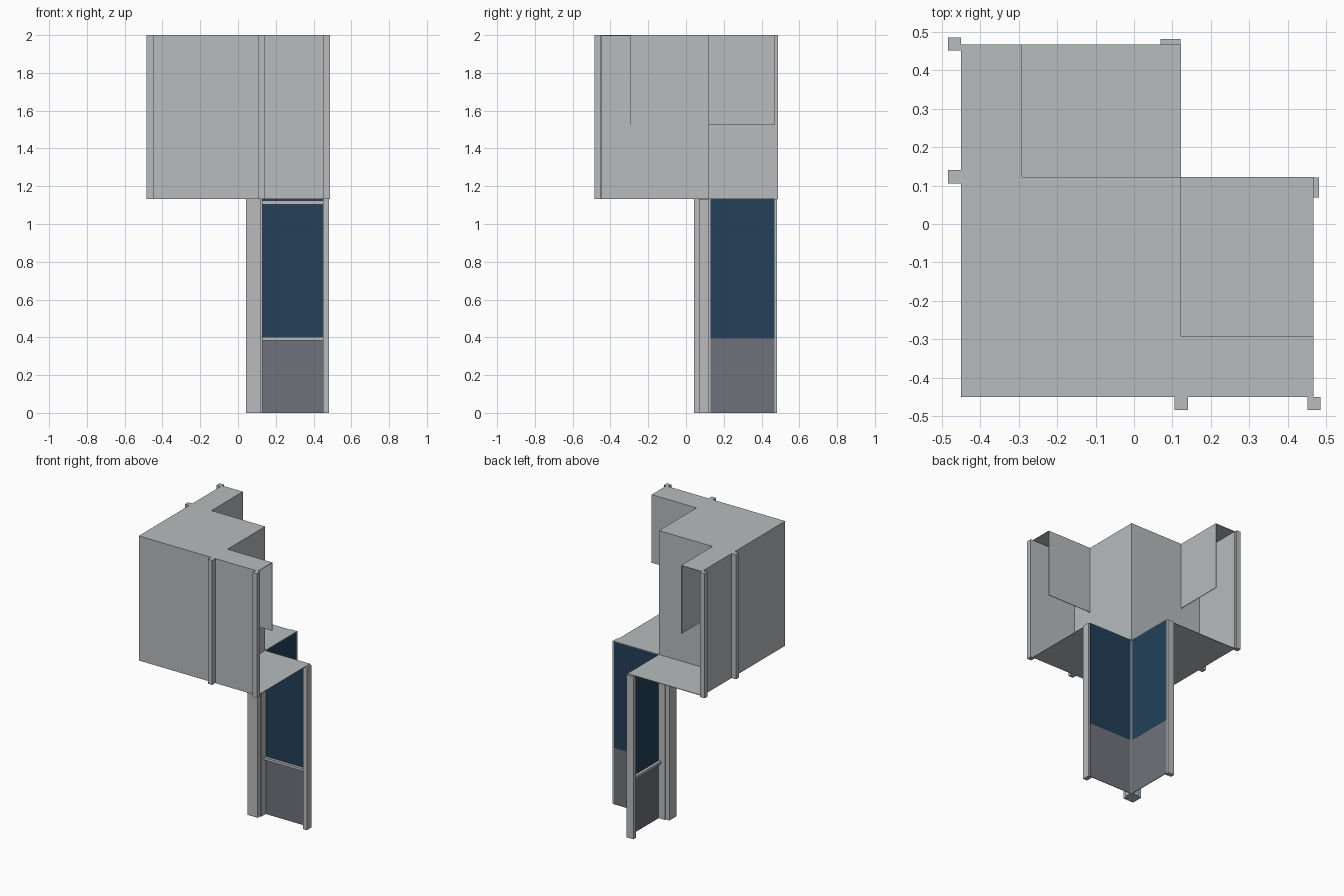
import bpy
import bmesh

cube = bpy.data.objects.get("Cube")
if cube:
    bpy.data.objects.remove(cube)


def material(name, rgb):
    mat = bpy.data.materials.new(name)
    mat.use_nodes = True
    mat.diffuse_color = (*rgb, 1)
    mat.node_tree.nodes["Principled BSDF"].inputs["Base Color"].default_value = (*rgb, 1)
    return mat


PLASTER = material("pale grey plaster", (0.48, 0.50, 0.515))
PANEL = material("dark grey panel", (0.16, 0.17, 0.20))
GLASS = material("deep blue glass", (0.017, 0.051, 0.10))


def box(name, x, y, z, mat=PLASTER):
    """Axis-aligned box given as (low, high) ranges."""
    bm = bmesh.new()
    bmesh.ops.create_cube(bm, size=1)
    for v in bm.verts:
        v.co = [r[1] if c > 0 else r[0] for c, r in zip(v.co, (x, y, z))]
    mesh = bpy.data.meshes.new(name)
    bm.to_mesh(mesh)
    bm.free()
    mesh.materials.append(mat)
    obj = bpy.data.objects.new(name, mesh)
    bpy.context.collection.objects.link(obj)


def pair(name, along, across, z, mat=PLASTER):
    """Same part on the side wing and, mirrored on the diagonal, the rear wing."""
    box("side_" + name, along, across, z, mat)
    box("rear_" + name, across, along, z, mat)


OUT, IN, END = -0.45, 0.123, 0.468   # outer wall, inner corner, wing end
FLOOR, TOP = 1.132, 2.0
T = 0.004                            # sheet thickness
wing = (IN, END)

# Upper corner block
box("corner_block", (OUT, IN), (OUT, IN), (FLOOR, TOP))

# Wings: open-ended shells of floor, outer wall, roof and hanging lintel
pair("wing_floor", wing, (OUT, IN), (FLOOR, FLOOR + T))
pair("wing_outer_wall", wing, (OUT, OUT + T), (FLOOR + T, TOP - T))
pair("wing_roof", wing, (OUT, -0.291), (TOP - T, TOP))
pair("wing_lintel", wing, (-0.291 - T, -0.291), (1.525, TOP - T))

# Pilasters on the outer walls
pair("inner_pilaster", (0.106, 0.14), (-0.484, OUT), (FLOOR, TOP))
pair("end_pilaster", (0.452, 0.486), (-0.484, OUT), (FLOOR, TOP))

# Corner column and window jambs below
box("corner_column", (0.043, 0.122), (0.043, 0.122), (0, FLOOR))
pair("corner_jamb", (0.1, 0.131), (0.071, 0.121), (0, FLOOR))
pair("end_jamb", (0.451, 0.482), (0.069, 0.121), (0, FLOOR))

# Glazing, parapet panels and horizontal rails
glazing = (0.131, END)
pair("window_glass", glazing, (IN - T, IN), (0.393, FLOOR), GLASS)
pair("parapet_panel", glazing, (IN - T, IN), (0, 0.393), PANEL)
for name, low, high in (("window_sill", 0.384, 0.402), ("window_header", 1.102, 1.124)):
    pair(name, (0.131, 0.451), (0.1, IN - T), (low, high))
